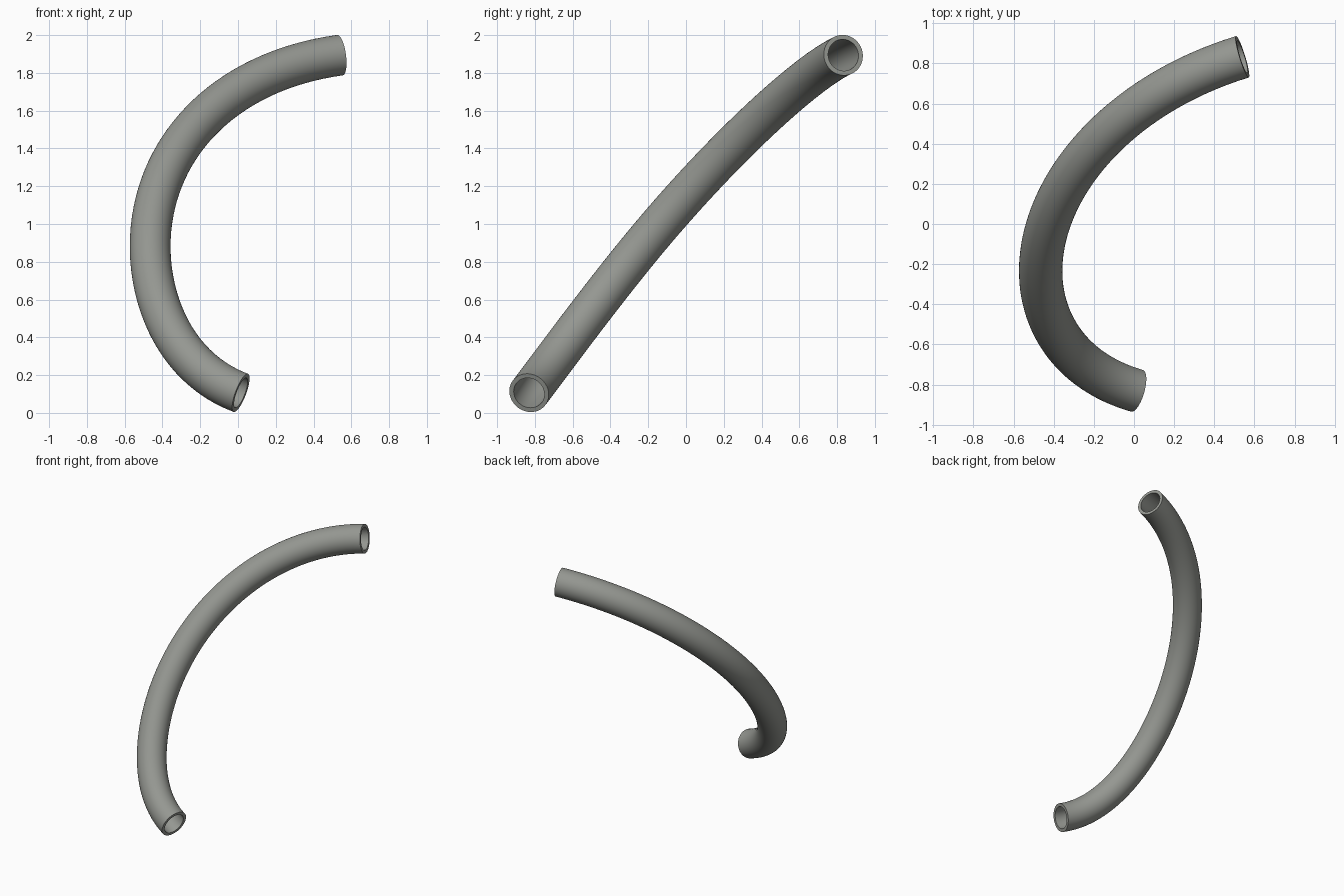
import bpy, bmesh, math
from mathutils import Vector
from mathutils.geometry import interpolate_bezier

if "Cube" in bpy.data.objects:
    bpy.data.objects.remove(bpy.data.objects["Cube"])

R_OUT, R_IN, SIDES, STEPS = 0.108, 0.084, 48, 32

# centre line: (point, direction, handle in, handle out)
knots = [((0.015, -0.831, 0.106), (-0.90, 0.26, 0.34), 0, 0.38),
         ((-0.465, -0.235, 0.88), (0, 0.635, 0.772), 0.38, 0.66),
         ((0.54, 0.833, 1.894), (0.945, 0.29, 0.13), 0.66, 0)]
path = []
for (p, d, _, ho), (q, e, hi, _) in zip(knots, knots[1:]):
    p, q, d, e = Vector(p), Vector(q), Vector(d).normalized(), Vector(e).normalized()
    seg = interpolate_bezier(p, p + d * ho, q - e * hi, q, STEPS + 1)
    path += seg if not path else seg[1:]
tangents = [(path[min(i + 1, len(path) - 1)] - path[max(i - 1, 0)]).normalized()
            for i in range(len(path))]
tangents[0] = Vector(knots[0][1]).normalized()
tangents[-1] = Vector(knots[-1][1]).normalized()

# hollow tube swept along the centre line, with rotation-minimising frames
bm = bmesh.new()
side = tangents[0].orthogonal().normalized()
outer, inner = [], []
for i, (c, t) in enumerate(zip(path, tangents)):
    if i:
        side = tangents[i - 1].rotation_difference(t) @ side
    up = t.cross(side)
    for rings, r in ((outer, R_OUT), (inner, R_IN)):
        rings.append([bm.verts.new(c + r * (math.cos(a) * side + math.sin(a) * up))
                      for a in (2 * math.pi * k / SIDES for k in range(SIDES))])


def bridge(a, b):
    for k in range(SIDES):
        n = (k + 1) % SIDES
        bm.faces.new((a[k], a[n], b[n], b[k]))


loop = outer + inner[::-1]
for a, b in zip(loop, loop[1:] + loop[:1]):
    bridge(a, b)
bmesh.ops.recalc_face_normals(bm, faces=bm.faces)
mesh = bpy.data.meshes.new("curved_pipe")
bm.to_mesh(mesh)
bm.free()
pipe = bpy.data.objects.new("curved_pipe", mesh)
bpy.context.collection.objects.link(pipe)

# dark grey finish
mat = bpy.data.materials.new("dark_grey")
mat.diffuse_color = (0.30, 0.31, 0.285, 1)
mat.use_nodes = True
mat.node_tree.nodes["Principled BSDF"].inputs["Base Color"].default_value = mat.diffuse_color
mesh.materials.append(mat)

bpy.context.view_layer.objects.active = pipe
pipe.select_set(True)
bpy.ops.object.shade_smooth_by_angle(angle=math.radians(35))
